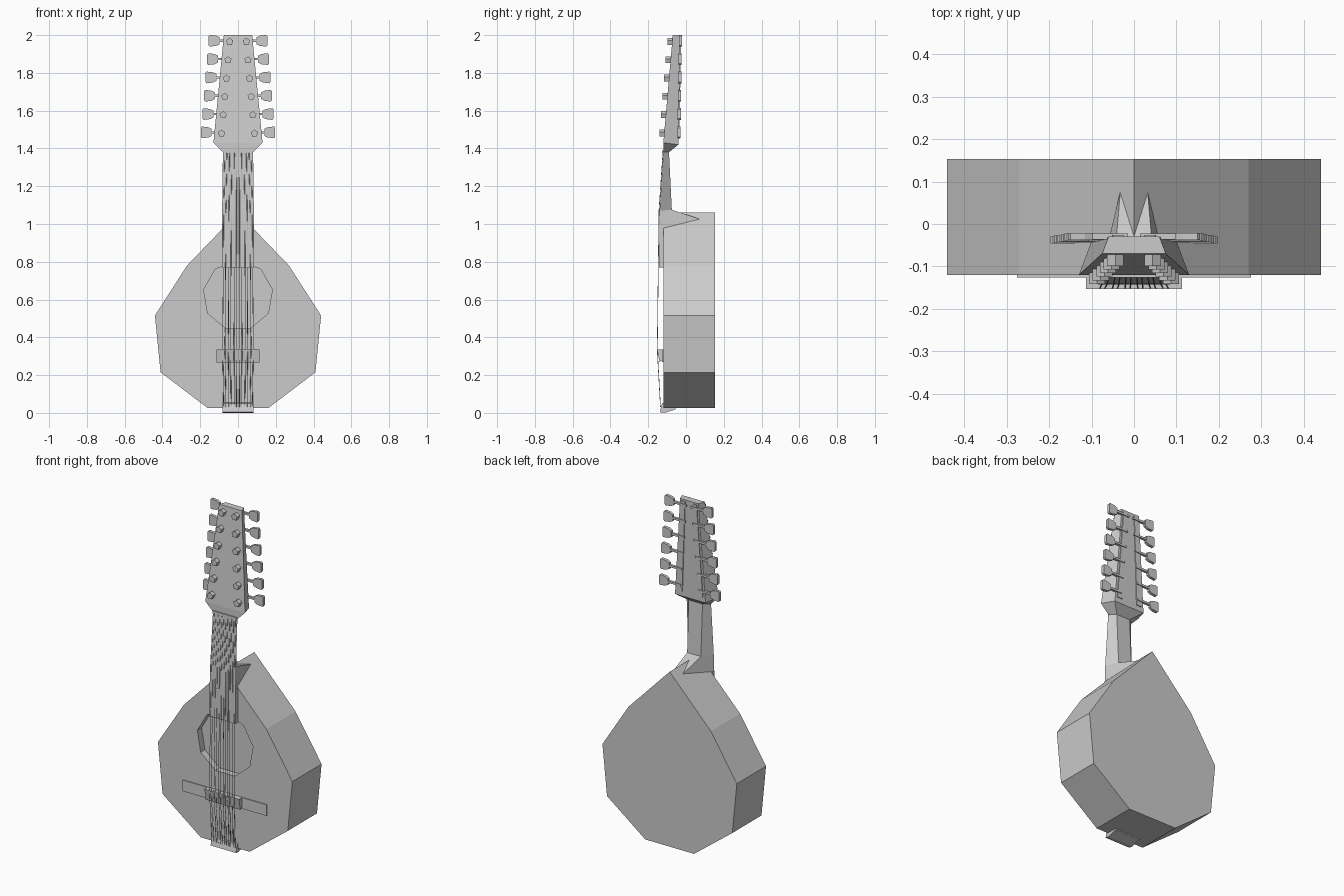
import bpy, bmesh, math
from mathutils import Vector

if "Cube" in bpy.data.objects:
    bpy.data.objects.remove(bpy.data.objects["Cube"])

grey = bpy.data.materials.new("plain grey")
grey.use_nodes = True
COLOUR = (0.6, 0.6, 0.6, 1)
grey.diffuse_color = COLOUR
grey.node_tree.nodes["Principled BSDF"].inputs["Base Color"].default_value = COLOUR


def finish(name, bm):
    bmesh.ops.recalc_face_normals(bm, faces=bm.faces)
    mesh = bpy.data.meshes.new(name)
    bm.to_mesh(mesh)
    bm.free()
    mesh.materials.append(grey)
    obj = bpy.data.objects.new(name, mesh)
    bpy.context.collection.objects.link(obj)
    return obj


def loft(name, rings):
    """Skin a closed solid over rings with equal point counts."""
    bm = bmesh.new()
    loops = [[bm.verts.new(p) for p in ring] for ring in rings]
    n = len(loops[0])
    for a, b in zip(loops, loops[1:]):
        for i in range(n):
            j = (i + 1) % n
            bm.faces.new((a[i], a[j], b[j], b[i]))
    bm.faces.new(loops[0])
    bm.faces.new(loops[-1])
    return finish(name, bm)


def slab(name, outline, y0, y1):
    """Extrude an (x, z) outline from front y0 to back y1."""
    return loft(name, [[(x, y, z) for x, z in outline] for y in (y0, y1)])


def box(name, x0, x1, y0, y1, z0, z1):
    return slab(name, [(x0, z0), (x1, z0), (x1, z1), (x0, z1)], y0, y1)


def section(zf, zb, yf, yb, xf, xb):
    """Trapezoid slice of the neck: wide front edge, narrow back edge."""
    return [(-xf, yf, zf), (xf, yf, zf), (xb, yb, zb), (-xb, yb, zb)]


def mix(a, b, t):
    return a + (b - a) * t


# Faceted body
half = [(0.16, 0.025), (0.41, 0.215), (0.44, 0.515), (0.27, 0.78)]
outline = half + [(0, 1.06)] + [(-x, z) for x, z in reversed(half)]
body = slab("body", outline, -0.12, 0.153)

# Nine-sided sound hole, cut as a shallow recess
SIDES = 9
ring = [(0.185 * math.sin(math.tau * i / SIDES), 0.62 + 0.185 * math.cos(math.tau * i / SIDES))
        for i in range(SIDES)]
cutter = slab("sound_hole_cutter", ring, -0.2, -0.08)
cutter.hide_render = True
cutter.hide_viewport = True
cut = body.modifiers.new("sound_hole", "BOOLEAN")
cut.object = cutter
cut.solver = "EXACT"

# Neck with heel, and the fingerboard over the body
loft("neck", [
    section(0.97, 1.025, -0.143, 0.078, 0.085, 0.032),
    section(1.07, 1.075, -0.14, -0.075, 0.084, 0.045),
    section(1.38, 1.38, -0.12, -0.09, 0.08, 0.045),
])
box("fingerboard_end", -0.085, 0.085, -0.143, -0.118, 0.77, 0.975)

# Headstock flaring out of the neck
loft("headstock", [
    section(1.38, 1.38, -0.12, -0.09, 0.08, 0.045),
    section(1.43, 1.42, -0.12, -0.04, 0.13, 0.1),
    section(2.0, 2.0, -0.07, -0.03, 0.075, 0.06),
])

# Tuners: post, shaft and button on each side
ROWS = 6
post_tips = []
for row in range(ROWS):
    t = row / (ROWS - 1)
    z = mix(1.485, 1.97, t)
    post_x = mix(0.087, 0.044, t)
    face_y = mix(-0.115, -0.073, t)
    back_y = mix(-0.039, -0.031, t)
    outer = mix(0.197, 0.155, t)
    for side, label in ((1, "left"), (-1, "right")):
        pent = [(side * post_x + 0.02 * math.sin(math.tau * i / 5),
                 z - 0.005 + 0.02 * math.cos(math.tau * i / 5)) for i in range(5)]
        slab(f"post_{label}_{row}", pent, face_y - 0.026, face_y + 0.01)
        box(f"shaft_{label}_{row}", side * (post_x - 0.03), side * (outer - 0.05),
            back_y - 0.005, back_y + 0.009, z - 0.006, z + 0.006)
        knob = [(-0.058, -0.018), (-0.04, -0.027), (-0.006, -0.031), (0, -0.024),
                (0, 0.024), (-0.006, 0.031), (-0.04, 0.027), (-0.058, 0.018)]
        slab(f"button_{label}_{row}", [(side * (outer + x), z + dz) for x, dz in knob],
             back_y - 0.007, back_y + 0.01)
        post_tips.append((side * post_x, face_y - 0.012, z))

# Thin tuner plates on the back of the headstock
for side, label in ((1, "left"), (-1, "right")):
    loft(f"tuner_plate_{label}", [
        [(side * x0, y, z), (side * x1, y, z), (side * x1, y + 0.007, z), (side * x0, y + 0.007, z)]
        for x0, x1, y, z in ((0.05, 0.085, -0.042, 1.45), (0.025, 0.05, -0.033, 1.99))])

# Bridge on its wide flat foot
box("bridge_foot", -0.275, 0.275, -0.126, -0.118, 0.27, 0.335)
bridge_side = [(-0.12, 0.275), (-0.135, 0.275), (-0.14, 0.268),
               (-0.153, 0.335), (-0.125, 0.335), (-0.12, 0.325)]
loft("bridge", [[(x, y, z) for y, z in bridge_side] for x in (-0.113, 0.113)])

# Tailpiece wrapped round the bottom edge
tail_side = [(-0.118, 0.055), (-0.127, 0.05), (-0.138, 0.004),
             (-0.115, 0.0), (-0.055, 0.018), (-0.055, 0.03)]
loft("tailpiece", [[(x, y, z) for y, z in tail_side] for x in (-0.083, 0.083)])

# Nut at the top of the fingerboard
box("nut", -0.078, 0.078, -0.126, -0.115, 1.375, 1.39)

# Six pairs of strings from tailpiece over bridge to nut
curve = bpy.data.curves.new("strings", "CURVE")
curve.dimensions = "3D"
curve.bevel_depth = 0.0017
curve.bevel_resolution = 0
curve.materials.append(grey)
for course in range(6):
    for offset in (-0.006, 0.006):
        u = (course - 2.5) / 2.5
        path = [(0.07 * u + offset, -0.135, 0.03), (0.075 * u + offset, -0.152, 0.334),
                (0.07 * u + offset, -0.143, 1.07), (0.064 * u + offset, -0.122, 1.38)]
        spline = curve.splines.new("POLY")
        spline.points.add(len(path) - 1)
        for point, co in zip(spline.points, path):
            point.co = (*co, 1)
bpy.context.collection.objects.link(bpy.data.objects.new("strings", curve))
